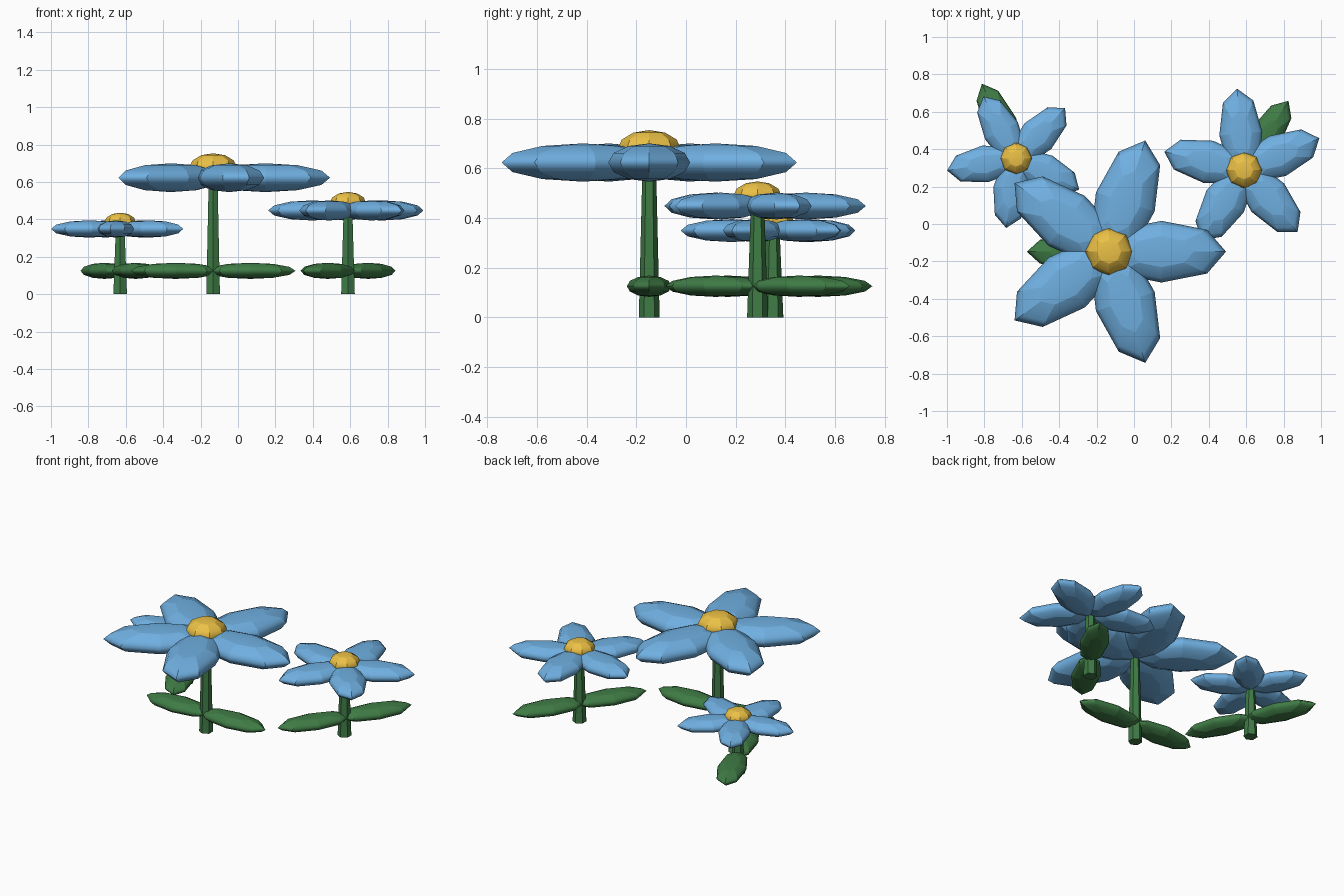
import bpy
from math import cos, sin, tau, pi, radians

if "Cube" in bpy.data.objects:
    bpy.data.objects.remove(bpy.data.objects["Cube"])


def material(name, rgb):
    m = bpy.data.materials.new(name)
    m.diffuse_color = (*rgb, 1)
    m.use_nodes = True
    m.node_tree.nodes["Principled BSDF"].inputs["Base Color"].default_value = m.diffuse_color
    return m


GREEN = material("leaf green", (0.05, 0.20, 0.06))
BLUE = material("petal blue", (0.16, 0.43, 0.75))
YELLOW = material("centre yellow", (0.83, 0.53, 0.06))


def finish(name, mat):
    ob = bpy.context.object
    ob.name = name
    ob.data.materials.append(mat)
    bpy.ops.object.shade_smooth_by_angle(angle=radians(30))


def ellipsoid(name, loc, radii, angle, mat):
    bpy.ops.mesh.primitive_uv_sphere_add(segments=8, ring_count=6, location=loc,
                                         rotation=(0, 0, angle))
    bpy.context.object.scale = radii
    finish(name, mat)


def radial(name, x, y, z, offset, radii, angle, mat):
    # ellipsoid pushed outward from the flower axis
    ellipsoid(name, (x + offset * cos(angle), y + offset * sin(angle), z),
              radii, angle, mat)


def flower(x, y, z, size, button, petal_turn, leaf_turn):
    # tapered stem
    bpy.ops.mesh.primitive_cone_add(vertices=6, radius1=0.042, radius2=0.027,
                                    depth=z, location=(x, y, z / 2))
    finish("stem", GREEN)
    # pair of opposite leaves
    for k in range(2):
        radial("leaf", x, y, 0.125, 0.20, (0.24, 0.09, 0.043),
               leaf_turn + k * pi, GREEN)
    # ring of five petals
    for k in range(5):
        radial("petal", x, y, z, 0.28 * size,
               (0.345 * size, 0.165 * size, 0.077 * size),
               petal_turn + k * tau / 5, BLUE)
    # domed flower centre
    ellipsoid("flower_centre", (x, y, z + 0.42 * button),
              (button, button, 0.6 * button), 0, YELLOW)


flower(-0.133, -0.148, 0.623, 1.0, 0.128, 0.0, 0.0)
flower(0.588, 0.288, 0.448, 0.70, 0.097, 0.4, 1.0)
flower(-0.63, 0.35, 0.349, 0.60, 0.085, 0.8, 2.0)
